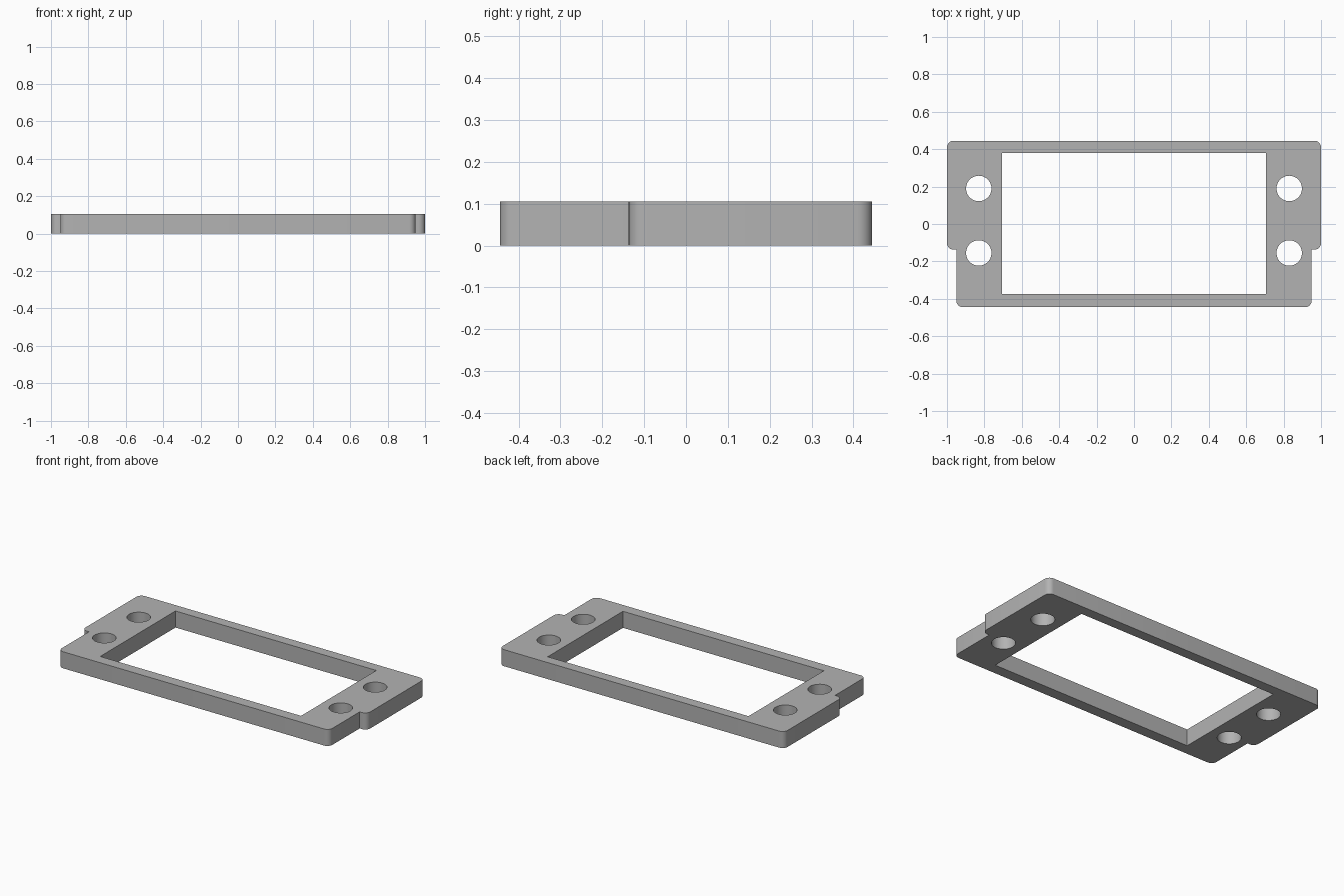
import bpy
import bmesh

HEIGHT = 0.105
CORNER = 0.035

if "Cube" in bpy.data.objects:
    bpy.data.objects.remove(bpy.data.objects["Cube"], do_unlink=True)

grey = bpy.data.materials.new("plain grey")
grey.use_nodes = True
colour = (0.45, 0.45, 0.45, 1)
grey.diffuse_color = colour
grey.node_tree.nodes["Principled BSDF"].inputs["Base Color"].default_value = colour


def finish(bm, name):
    """Turn a bmesh into a linked object."""
    bmesh.ops.recalc_face_normals(bm, faces=bm.faces)
    mesh = bpy.data.meshes.new(name)
    bm.to_mesh(mesh)
    bm.free()
    mesh.materials.append(grey)
    obj = bpy.data.objects.new(name, mesh)
    bpy.context.collection.objects.link(obj)
    return obj


def prism(name, outline, bottom, top, radius=0):
    """Extrude an outline upward, rounding its convex upright edges."""
    bm = bmesh.new()
    base = bm.faces.new([bm.verts.new((x, y, bottom)) for x, y in outline])
    grown = bmesh.ops.extrude_face_region(bm, geom=[base])["geom"]
    verts = [v for v in grown if isinstance(v, bmesh.types.BMVert)]
    bmesh.ops.translate(bm, vec=(0, 0, top - bottom), verts=verts)
    bmesh.ops.recalc_face_normals(bm, faces=bm.faces)
    if radius:
        upright = [e for e in bm.edges if e.is_convex
                   and abs(e.verts[0].co.z - e.verts[1].co.z) > HEIGHT / 2]
        bmesh.ops.bevel(bm, geom=upright, offset=radius, segments=6,
                        profile=0.5, affect='EDGES')
    return finish(bm, name)


# Plate outline: wide rear shoulders stepping in to a narrower front
right_side = [(0.95, -0.445), (0.95, -0.137), (1, -0.137), (1, 0.445)]
outline = right_side + [(-x, y) for x, y in reversed(right_side)]
frame = prism("mounting_frame", outline, 0, HEIGHT, CORNER)

# Window opening and four screw holes
window = [(-0.705, -0.375), (0.705, -0.375), (0.705, 0.38), (-0.705, 0.38)]
cutters = [prism("window_cutter", window, -0.1, HEIGHT + 0.1)]
for x in (-0.83, 0.83):
    for y in (-0.155, 0.19):
        bm = bmesh.new()
        bmesh.ops.create_cone(bm, cap_ends=True, segments=48, radius1=0.068,
                              radius2=0.068, depth=0.4)
        bmesh.ops.translate(bm, vec=(x, y, 0), verts=bm.verts)
        cutters.append(finish(bm, "hole_cutter"))

bpy.context.view_layer.objects.active = frame
for cutter in cutters:
    cutter.hide_render = True
    cut = frame.modifiers.new("opening", 'BOOLEAN')
    cut.operation = 'DIFFERENCE'
    cut.solver = 'EXACT'
    cut.object = cutter
    bpy.ops.object.modifier_apply(modifier=cut.name)
    bpy.data.objects.remove(cutter, do_unlink=True)

# Smooth the holes and rounded corners, keep the rims crisp
bpy.ops.object.select_all(action='DESELECT')
frame.select_set(True)
bpy.ops.object.shade_smooth_by_angle()
